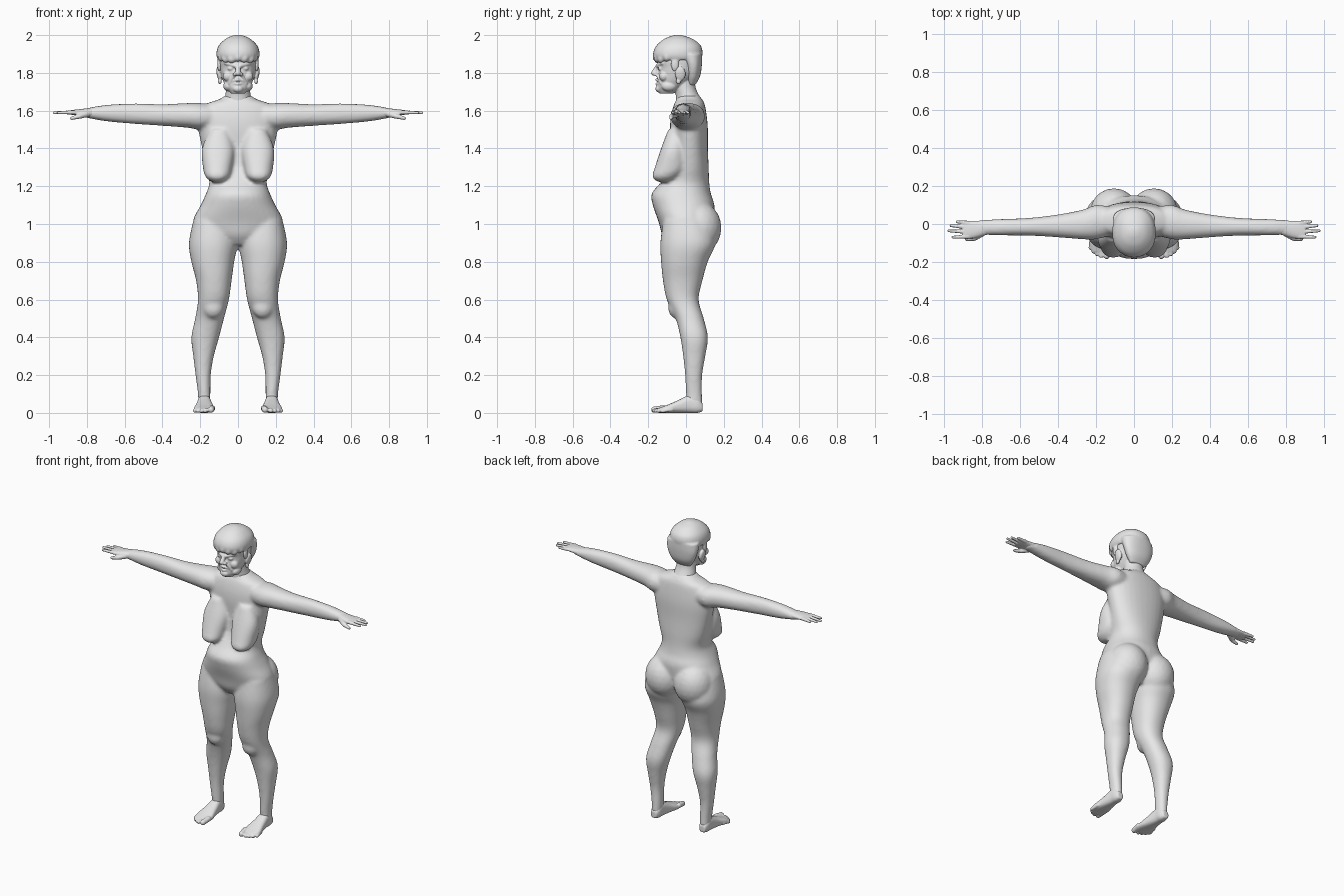
import bpy, bmesh, math
from mathutils import Vector, Matrix

cube = bpy.data.objects.get("Cube")
if cube:
    bpy.data.objects.remove(cube)

CM = 0.01  # all part sizes below are in hundredths of a unit

clay = bpy.data.materials.new("light_grey_clay")
clay.use_nodes = True
grey = (0.8, 0.8, 0.8, 1)
clay.diffuse_color = grey
clay.node_tree.nodes["Principled BSDF"].inputs["Base Color"].default_value = grey


def spline(rows, steps=5):
    """Smoothly resample rows of numbers (Catmull-Rom)."""
    rows = [Vector(r) for r in rows]
    out = []
    for i in range(len(rows) - 1):
        a, b = rows[max(i - 1, 0)], rows[i]
        c, d = rows[i + 1], rows[min(i + 2, len(rows) - 1)]
        for k in range(steps):
            t = k / steps
            out.append(b + (c - a) * (t / 2)
                       + (a * 2 - b * 5 + c * 4 - d) * (t * t / 2)
                       + (b * 3 - a - c * 3 + d) * (t ** 3 / 2))
    return out + [rows[-1]]


def loft(bm, axis, rows, power=2.2, sides=32):
    """Closed skin through sections (position, a_min, a_max, b_min, b_max)."""
    order = {"x": (0, 2, 1), "y": (1, 0, 2), "z": (2, 0, 1)}[axis]
    rings = []
    for pos, a0, a1, b0, b1 in spline(rows):
        ring = []
        for k in range(sides):
            ang = math.tau * k / sides
            c, s = math.cos(ang), math.sin(ang)
            co = [0, 0, 0]
            co[order[0]] = pos
            co[order[1]] = (a0 + a1) / 2 + (a1 - a0) / 2 * math.copysign(abs(c) ** (2 / power), c)
            co[order[2]] = (b0 + b1) / 2 + (b1 - b0) / 2 * math.copysign(abs(s) ** (2 / power), s)
            ring.append(bm.verts.new(Vector(co) * CM))
        rings.append(ring)
    for low, high in zip(rings, rings[1:]):
        for k in range(sides):
            n = (k + 1) % sides
            bm.faces.new((low[k], low[n], high[n], high[k]))
    bm.faces.new(rings[0])
    bm.faces.new(rings[-1])


def even(rows):
    """Sections (z, half_width, front, back) centred on x."""
    return [(z, -w, w, f, b) for z, w, f, b in rows]


def blob(bm, centre, radii, turn=0.0):
    """Ellipsoid, optionally tilted in the front plane."""
    m = (Matrix.Translation(Vector(centre) * CM) @ Matrix.Rotation(turn, 4, "Y")
         @ Matrix.Diagonal((*(Vector(radii) * CM), 1)))
    bmesh.ops.create_icosphere(bm, subdivisions=3, radius=1, matrix=m)


def digit(bm, start, end, r0, r1, count=12):
    """Rounded tapering rod made of overlapping balls."""
    for k in range(count):
        t = k / (count - 1)
        r = r0 + (r1 - r0) * t
        blob(bm, Vector(start).lerp(Vector(end), t), (r, r, r))


def mirror(bm):
    copy = bmesh.ops.duplicate(bm, geom=bm.verts[:] + bm.edges[:] + bm.faces[:])
    for v in copy["geom"]:
        if isinstance(v, bmesh.types.BMVert):
            v.co.x = -v.co.x


def fuse(name, bm, voxel, smooth):
    """Weld overlapping volumes into one smooth skin."""
    bmesh.ops.recalc_face_normals(bm, faces=bm.faces)
    mesh = bpy.data.meshes.new(name)
    bm.to_mesh(mesh)
    bm.free()
    mesh.materials.append(clay)
    ob = bpy.data.objects.new(name, mesh)
    bpy.context.collection.objects.link(ob)
    mod = ob.modifiers.new("weld", "REMESH")
    mod.mode = "VOXEL"
    mod.voxel_size = voxel
    mod.use_smooth_shade = True
    mod = ob.modifiers.new("soften", "SMOOTH")
    mod.factor = 0.5
    mod.iterations = smooth


# Body: legs, arms, chest and seat are mirrored, then the trunk is added
bm = bmesh.new()
loft(bm, "z", [(4, 14.8, 21, 0, 8.8), (10, 14.6, 21.2, 0, 8.5), (20, 14.4, 22.5, -.5, 8.6),
               (30, 12.8, 23.7, -1.5, 10.2), (40, 10, 24.7, -3, 11.6), (50, 7.4, 22.7, -5.5, 9.4),
               (60, 4.8, 21.2, -10.2, 6.7), (70, 3.4, 22.2, -12.2, 8.7), (80, 2, 24.7, -13.2, 11.5),
               (90, .4, 26, -13.6, 15.5), (102, 3, 23.6, -12, 12)])
loft(bm, "x", [(12, 151, 163, -6, 9), (20, 150, 164, -8, 10), (27, 151, 164, -8, 7.5),
               (40, 152, 163.4, -7, 5), (55, 153, 163.8, -6.1, 3.2), (70, 154.4, 163, -6, 2.6),
               (80, 156.2, 161.3, -5.7, 2), (84, 157, 160.5, -5.5, 1)])
loft(bm, "z", [(122.3, 8, 14, -15, -8), (125, 4.6, 17.2, -17.8, -4), (130, 3, 18.6, -16.5, 0),
               (140, 2, 19, -13.2, 0), (150, 5, 15, -9.5, 0)])
blob(bm, (10.5, 6.5, 98), (12.5, 12.3, 14))
blob(bm, (13, -5.5, 56), (5.5, 4, 6))
mirror(bm)
loft(bm, "z", even([(89, 8, -9, 8), (94, 18, -12.5, 12), (101, 23.8, -14.5, 14.2),
                    (110, 19.8, -17.6, 15), (116, 17, -18.2, 13.2), (122, 15.2, -13.5, 12.3),
                    (130, 16.8, -9, 12), (140, 19, -8, 11.6), (150, 21, -8.5, 11.6),
                    (157, 21, -8, 11), (163, 18, -6.5, 10), (166, 10, -5, 8.5), (168, 7, -4.5, 7)]))
fuse("body", bm, 0.01, 7)

# Hands: palm, four fingers and thumb
bm = bmesh.new()
loft(bm, "x", [(77, 156.2, 161.5, -5.6, 1.9), (83, 157.2, 160.9, -7.2, 1.7),
               (88, 157.8, 160.3, -7.9, 1.6), (90, 158.2, 159.9, -7.6, 1.2)])
for root, reach, tip in ((.6, 93.5, 1.2), (-1.7, 96.8, -.9), (-4.2, 98, -3.6), (-6.6, 95.8, -6.9)):
    digit(bm, (87, root, 159.1), (reach - .7, tip, 158.9), 1.15, .8)
digit(bm, (80, -5, 158.3), (84, -7.6, 157), 1.8, 1.3)
digit(bm, (84, -7.6, 157), (88, -8, 156), 1.3, .9)
mirror(bm)
fuse("hands", bm, 0.004, 2)

# Feet: flat sole, heel and five toes
bm = bmesh.new()
loft(bm, "y", [(-14.5, 13.5, 22.3, 0, 2.6), (-10, 12.4, 23.4, 0, 4.2), (-4, 13.4, 22.2, 0, 6.8),
               (2, 14.4, 21.3, 0, 9.5), (6, 14.7, 21, 0, 8.5), (8.8, 16, 20, .8, 5)], power=2.6)
for tip_x, tip_y, r in ((14.3, -16.8, 1.7), (17.3, -16.7, 1.2), (19.4, -15.8, 1.15),
                        (21.3, -14.5, 1.1), (22.9, -12.6, 1.05)):
    digit(bm, (tip_x - .6, tip_y + 5, r + .7), (tip_x, tip_y, r), r, r)
mirror(bm)
fuse("feet", bm, 0.005, 3)

# Head: paired facial features first, then skull, neck and nose
bm = bmesh.new()
blob(bm, (10, -3, 179.5), (1.3, 2.8, 4), 0.15)      # ear
blob(bm, (9.6, -4, 175.5), (1, 1.3, 1.5))           # ear lobe
blob(bm, (3.7, -13.2, 182.3), (1.9, 1.6, 1.2))      # eye
digit(bm, (1.2, -14.9, 183.7), (6.4, -12.3, 185.3), 1.2, 1.1)   # brow
digit(bm, (1.6, -13.9, 180.7), (5.8, -12, 180.3), .8, .8)       # lower lid
blob(bm, (5.2, -11.6, 178.2), (2.9, 2.6, 2.8))      # cheek
blob(bm, (1.6, -16, 179.3), (1.1, 1.5, 1))          # nostril
digit(bm, (2.4, -15, 178.2), (4.6, -13.2, 174.3), .7, .6)       # smile fold
digit(bm, (0, -15.5, 176.4), (3, -14.1, 175.6), .8, .5)         # upper lip
digit(bm, (0, -15.3, 174.1), (2.8, -14, 174.4), .85, .5)        # lower lip
blob(bm, (5.2, -9, 173), (2.6, 4, 2.8))             # jowl
mirror(bm)
loft(bm, "z", even([(169, 3.5, -14, -7), (172, 6, -15, -2), (176, 8, -14.8, 3),
                    (180, 9.2, -14.8, 6.5), (183, 9.7, -14.6, 7.2), (187, 10, -15.4, 7.5),
                    (192, 9.5, -14.5, 6.5), (196, 6, -10, 2)]))
loft(bm, "z", even([(158, 9, -5.5, 9.8), (164, 7.8, -5.3, 9.6), (168, 6.8, -5.4, 7),
                    (172, 6.2, -6, 5.2), (177, 6, -6, 4.5)]), power=2)
digit(bm, (0, -14.8, 183.8), (0, -17, 179.9), 1.1, 1.5)
blob(bm, (0, -14.2, 171.6), (2.8, 2, 2))
fuse("head", bm, 0.004, 3)

# Hair: short cap with a swept fringe and a nape
bm = bmesh.new()
blob(bm, (9.8, -5.8, 184.5), (1.2, 2.2, 4))         # sideburn
mirror(bm)
loft(bm, "z", even([(186.8, 10.6, -16, 8), (189, 11.4, -17.4, 8.6), (192, 11.2, -17, 8.7),
                    (195, 9.8, -15.2, 7.4), (198, 6.6, -11.5, 3.5), (199.6, 3.2, -7.5, -1),
                    (200.1, 1, -5, -3)]))
loft(bm, "z", even([(173.5, 5.4, 1, 4.8), (178, 8.6, 0, 7.4), (184, 10.7, -1, 8.4),
                    (190, 11, -4, 8.6)]))
for k in range(7):
    ang = math.radians(-150 + 20 * k)
    blob(bm, (9.6 * math.cos(ang), -4.5 + 11.3 * math.sin(ang), 188 + .5 * math.cos(k * 2)),
         (2.4, 1.9, 2.6), 0.4)
fuse("hair", bm, 0.006, 4)
